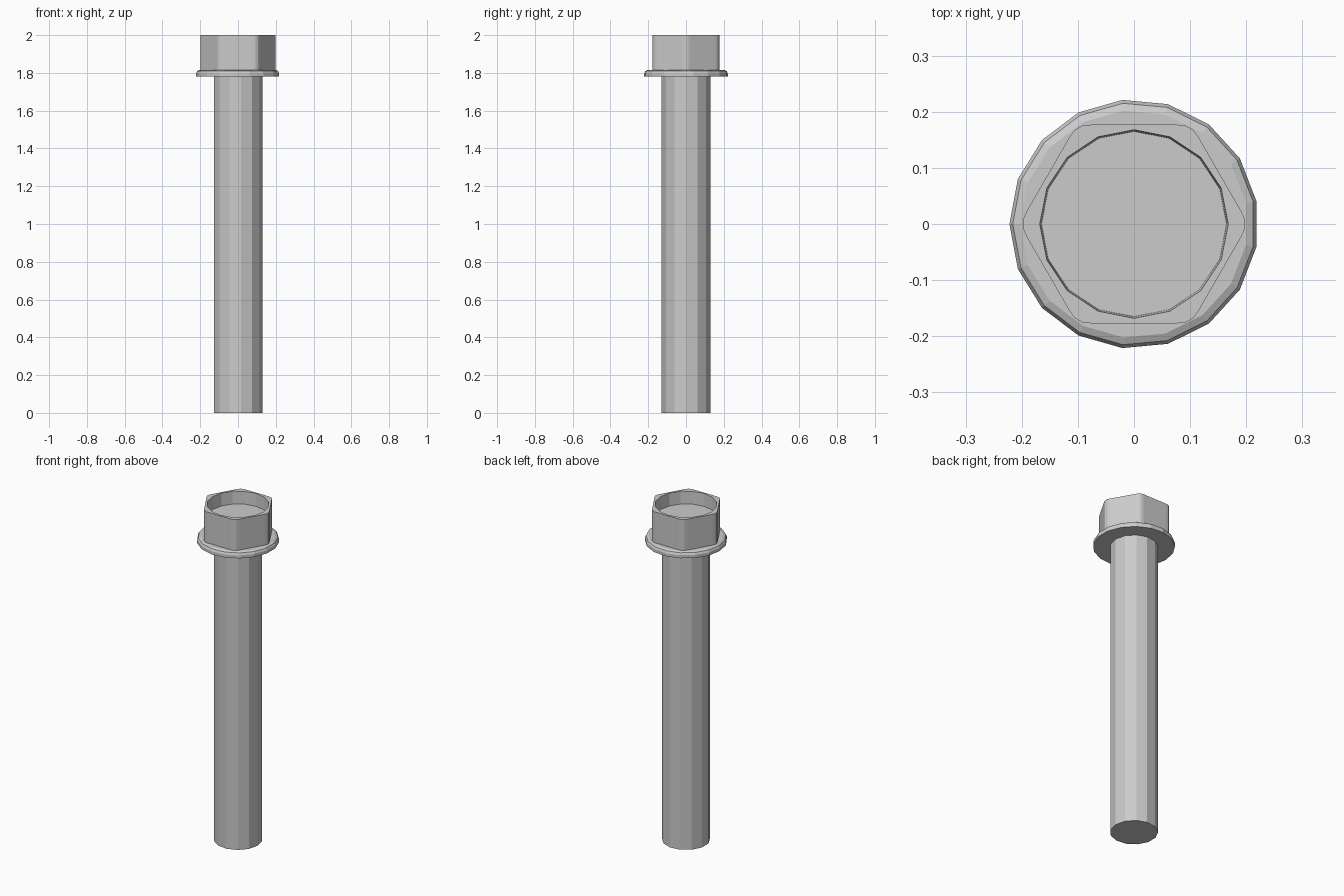
import bpy, bmesh
from math import cos, sin, pi, radians

if "Cube" in bpy.data.objects:
    bpy.data.objects.remove(bpy.data.objects["Cube"])


def ring(bm, pts, z):
    return [bm.verts.new((x, y, z)) for x, y in pts]


def circle(r, n, start=0.0):
    return [(r * cos(start + 2 * pi * i / n), r * sin(start + 2 * pi * i / n)) for i in range(n)]


def loft(name, sections):
    """Stack of equal-sized rings (points, z), capped at both ends."""
    bm = bmesh.new()
    rings = [ring(bm, p, z) for p, z in sections]
    n = len(rings[0])
    for a, b in zip(rings, rings[1:]):
        for i in range(n):
            j = (i + 1) % n
            bm.faces.new((a[i], a[j], b[j], b[i]))
    bm.faces.new(rings[0][::-1])
    bm.faces.new(rings[-1])
    bmesh.ops.recalc_face_normals(bm, faces=bm.faces)
    mesh = bpy.data.meshes.new(name)
    bm.to_mesh(mesh)
    bm.free()
    obj = bpy.data.objects.new(name, mesh)
    bpy.context.collection.objects.link(obj)
    return obj


# Plain round shank
loft("shank", [(circle(0.13, 13), 0.0), (circle(0.13, 13), 1.78)])

# Washer flange with a rounded upper edge
flange = [(0.222, 1.78), (0.222, 1.798), (0.216, 1.81), (0.203, 1.816)]
loft("flange", [(circle(r, 17, pi), z) for r, z in flange])

# Hexagonal head with softened corners
hexagon = []
for k in range(6):
    a = k * pi / 3
    for r, d in ((0.193, -6.5), (0.198, -2.2), (0.198, 2.2), (0.193, 6.5)):
        # keep the outer points of each corner on the flats
        if abs(d) > 5:
            r = 0.177 / cos(radians(30 - abs(d)))
        t = a + radians(d)
        hexagon.append((r * cos(t), r * sin(t)))
head = loft("hex_head", [(hexagon, 1.81), (hexagon, 2.0)])

# Shallow round recess in the top of the head
cutter = loft("recess_cutter", [(circle(0.165, 16), 1.925), (circle(0.168, 16), 2.0),
                                (circle(0.168, 16), 2.1)])
cutter.hide_render = True
cutter.hide_set(True)
cut = head.modifiers.new("recess", 'BOOLEAN')
cut.operation = 'DIFFERENCE'
cut.solver = 'EXACT'
cut.object = cutter
